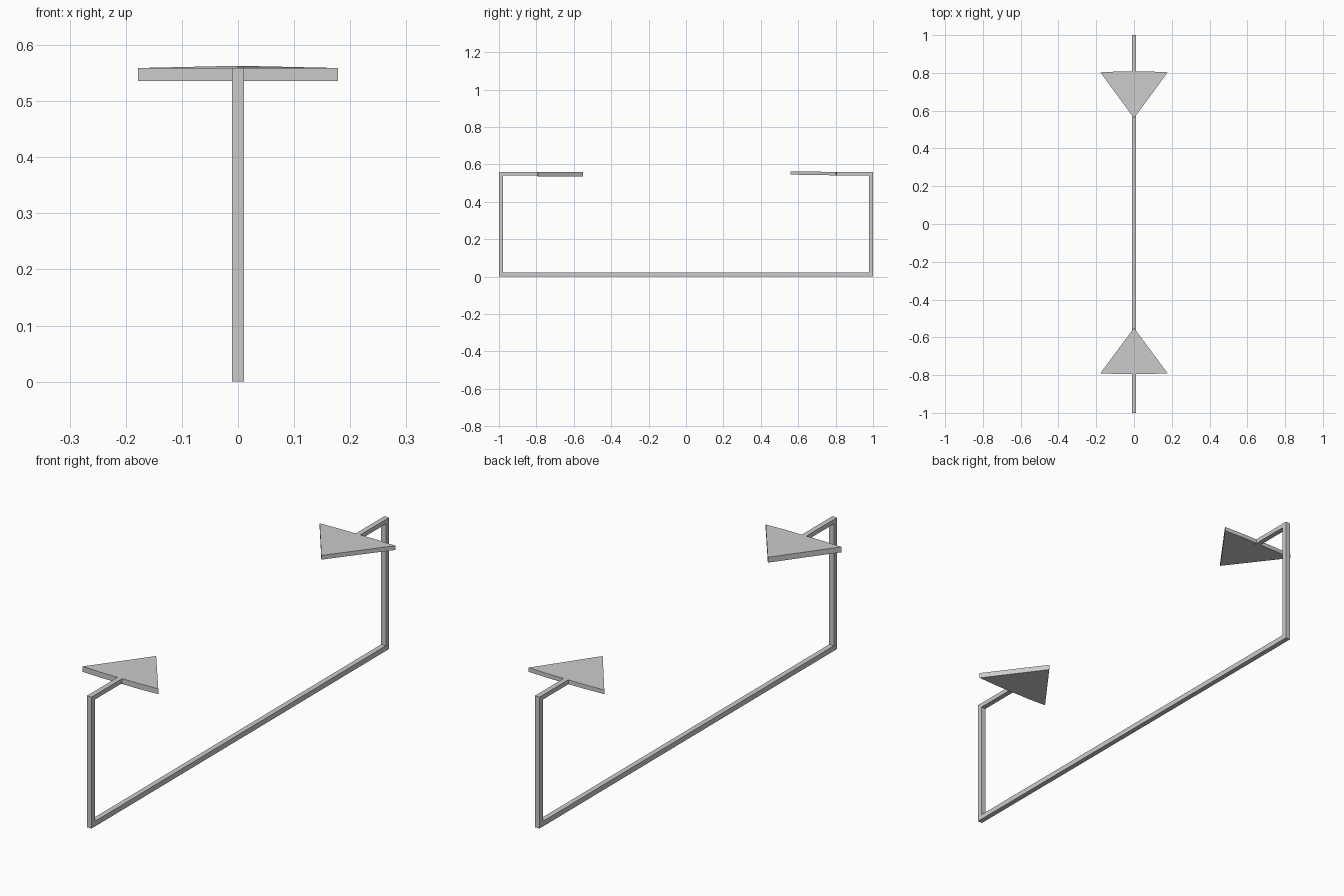
import bpy, bmesh
from mathutils import Vector

if "Cube" in bpy.data.objects:
    bpy.data.objects.remove(bpy.data.objects["Cube"])


def extrude_profile(name, points, offset):
    """Extrude a closed flat outline along the offset vector."""
    bm = bmesh.new()
    face = bm.faces.new([bm.verts.new(p) for p in points])
    res = bmesh.ops.extrude_face_region(bm, geom=[face])
    moved = [g for g in res["geom"] if isinstance(g, bmesh.types.BMVert)]
    bmesh.ops.translate(bm, verts=moved, vec=Vector(offset))
    bmesh.ops.recalc_face_normals(bm, faces=bm.faces[:])
    mesh = bpy.data.meshes.new(name)
    bm.to_mesh(mesh)
    bm.free()
    obj = bpy.data.objects.new(name, mesh)
    bpy.context.collection.objects.link(obj)
    return obj


# Square bar bent into a tray shape with inward arms
T, TOP, ARM = 0.022, 0.559, 0.79
right = [(1, 0), (1, TOP), (ARM, TOP), (ARM, TOP - T + 0.003),
         (1 - T, TOP - T + 0.003), (1 - T, T)]
outline = right + [(-y, z) for y, z in reversed(right)]
extrude_profile("bar_frame", [(-T / 2, y, z) for y, z in outline], (T, 0, 0))

# Triangular arrowheads pointing at each other; the back one tips up slightly
for name, side, base, tip, z_base, z_tip, thick in [
        ("front_arrowhead", -1, 0.79, 0.55, 0.536, 0.536, 0.023),
        ("back_arrowhead", 1, 0.803, 0.56, 0.541, 0.545, 0.018)]:
    slope = (z_tip - z_base) / (base - tip)
    flat = [(-0.178, base), (-0.09, base + 0.004), (0.09, base + 0.004),
            (0.178, base), (0, tip)]
    pts = [(x, side * y, z_base + (base - y) * slope) for x, y in flat]
    extrude_profile(name, pts, (0, 0, thick))
